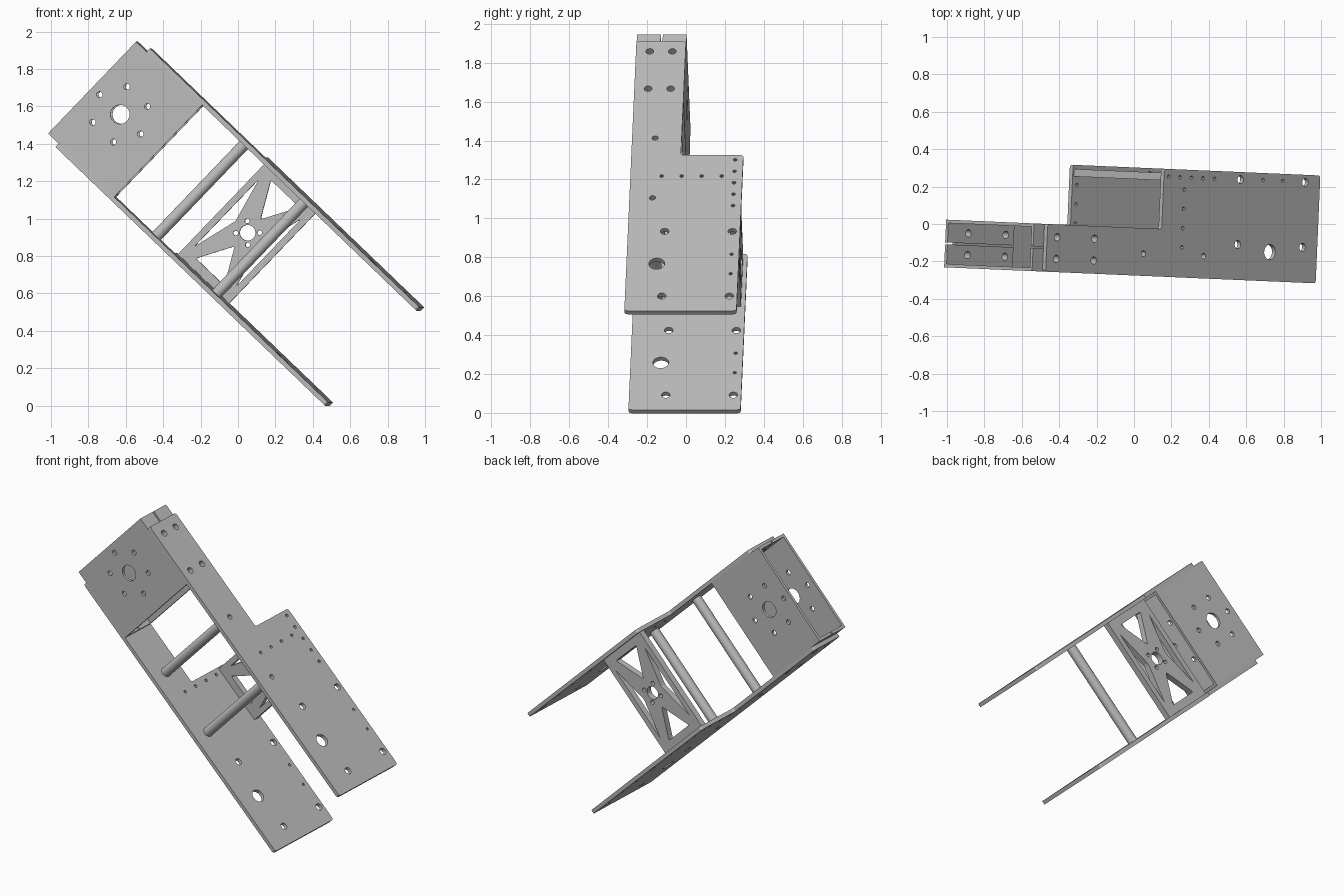
import bpy, bmesh
from math import sin, cos, pi, radians
from mathutils import Matrix, Vector

cube = bpy.data.objects.get("Cube")
if cube:
    bpy.data.objects.remove(cube)

metal = bpy.data.materials.new("grey_metal")
metal.use_nodes = True
GREY = (0.5, 0.5, 0.5, 1)
metal.diffuse_color = GREY
metal.node_tree.nodes["Principled BSDF"].inputs["Base Color"].default_value = GREY

# Whole assembly is tilted: local x runs along the plates, y across, z between them
TILT = Matrix.Rotation(radians(-2.47), 4, 'Z') @ Matrix.Rotation(radians(43.8), 4, 'Y')
UPRIGHT = Matrix.Rotation(pi / 2, 4, 'X')

END, TAIL, STEP = 0.347, -1.655, -0.81
FRONT, MID, BACK = -0.275, -0.02, 0.302
LOW, HIGH = 0.355, 1.035
THICK = 0.025
WALL = 0.018


def circle(x, y, r, n=24):
    return [(x + r * cos(2 * pi * i / n), y + r * sin(2 * pi * i / n)) for i in range(n)]


def rect(x0, x1, y0, y1):
    return [(x0, y0), (x1, y0), (x1, y1), (x0, y1)]


def rounded(points, r, steps=5):
    """Round every corner of a polygon with a small quadratic arc."""
    out = []
    for i, p in enumerate(points):
        p = Vector(p)
        a = p + (Vector(points[i - 1]) - p).normalized() * r
        b = p + (Vector(points[(i + 1) % len(points)]) - p).normalized() * r
        for k in range(steps + 1):
            t = k / steps
            out.append(tuple(a * (1 - t) ** 2 + p * 2 * t * (1 - t) + b * t * t))
    return out


def sheet(name, outline, holes, thick, place):
    """Cut sheet: outline with holes, extruded both ways about its middle."""
    curve = bpy.data.curves.new(name, 'CURVE')
    curve.dimensions = '2D'
    curve.fill_mode = 'BOTH'
    curve.extrude = thick / 2
    for loop in [outline] + holes:
        spline = curve.splines.new('POLY')
        spline.points.add(len(loop) - 1)
        for point, (x, y) in zip(spline.points, loop):
            point.co = (x, y, 0, 1)
        spline.use_cyclic_u = True
    temp = bpy.data.objects.new(name + "_outline", curve)
    bpy.context.collection.objects.link(temp)
    graph = bpy.context.evaluated_depsgraph_get()
    mesh = bpy.data.meshes.new_from_object(temp.evaluated_get(graph))
    bpy.data.objects.remove(temp)
    bm = bmesh.new()
    bm.from_mesh(mesh)
    bmesh.ops.remove_doubles(bm, verts=bm.verts, dist=1e-5)
    bmesh.ops.recalc_face_normals(bm, faces=bm.faces)
    bm.to_mesh(mesh)
    bm.free()
    mesh.materials.clear()
    mesh.materials.append(metal)
    ob = bpy.data.objects.new(name, mesh)
    bpy.context.collection.objects.link(ob)
    ob.matrix_world = TILT @ place
    bpy.ops.object.select_all(action='DESELECT')
    ob.select_set(True)
    bpy.context.view_layer.objects.active = ob
    bpy.ops.object.shade_smooth_by_angle(angle=radians(30))
    return ob


def flat(z):
    return Matrix.Translation((0, 0, z))


def upright(y):
    return Matrix.Translation((0, y, 0)) @ UPRIGHT


# Holes shared by both long plates
ROD_X, ROD_Y = (-0.937, -0.492), -0.156
mount_holes = [circle(x, y, 0.02) for x in (-1.58, -1.303) for y in (-0.088, -0.204)]
plate_holes = mount_holes + [circle(x, ROD_Y, 0.016) for x in ROD_X]
plate_holes += [circle(x, y, 0.022) for x in (-0.243, 0.237) for y in (-0.086, 0.262)]
plate_holes += [circle(x, 0.264, 0.009, 12) for x in (-0.074, 0.071)]
plate_holes += [circle(-0.775 + 0.085 * i, 0.26, 0.01, 12) for i in range(5)]
plate_holes.append(circle(-0.003, -0.119, 0.041, 32))

# Long side plates, narrow at the tail and wide at the open end
outline = rounded([(TAIL, FRONT), (END, FRONT), (END, BACK), (STEP, BACK),
                   (STEP, MID), (TAIL, MID)], 0.018)
for name, z, col_x in (("lower_plate", LOW - THICK / 2, -0.775),
                       ("upper_plate", HIGH + THICK / 2, -0.654)):
    column = [circle(col_x, 0.195 - 0.103 * i, 0.01, 12) for i in range(4)]
    sheet(name, outline, plate_holes + column, THICK, flat(z))

# Motor box: two facing channels with a narrow gap between their flanges
BOX0, BOX1 = -1.732, -1.242
CX, CZ = -1.525, (LOW + HIGH) / 2
wall_holes = [circle(CX, CZ, 0.051, 32)]
wall_holes += [circle(CX + 0.152 * cos(i * pi / 3), CZ + 0.152 * sin(i * pi / 3), 0.016)
               for i in range(6)]
for side, y, y0, y1, hole_y in (
        ("front", FRONT + WALL / 2, FRONT + WALL, -0.152, -0.204),
        ("back", MID - WALL / 2, -0.142, MID - WALL, -0.088)):
    sheet("box_wall_" + side, rect(BOX0, BOX1, LOW, HIGH), wall_holes, WALL, upright(y))
    flange_holes = [circle(x, hole_y, 0.02) for x in (-1.58, -1.303)]
    for level, z in (("lower", LOW + WALL / 2), ("upper", HIGH - WALL / 2)):
        sheet("box_flange_%s_%s" % (side, level), rect(BOX0, BOX1, y0, y1),
              flange_holes, WALL, flat(z))

# Tubular spacers between the plates
for i, x in enumerate(ROD_X):
    sheet("spacer_rod_%d" % (i + 1), circle(x, ROD_Y, 0.031, 32),
          [circle(x, ROD_Y, 0.016)], HIGH - LOW, flat(CZ))

# Cross-braced bracket with a bored hub
BX = -0.61
cutouts = [circle(BX, CZ, 0.042, 32)]
cutouts += [circle(BX + 0.064 * cos(pi / 4 + i * pi / 2), CZ + 0.064 * sin(pi / 4 + i * pi / 2),
                   0.013, 16) for i in range(4)]
for s in (-1, 1):
    end_gap = [(BX - 0.105, CZ + s * 0.29), (BX + 0.105, CZ + s * 0.29), (BX, CZ + s * 0.1)]
    side_gap = [(BX + s * 0.155, CZ - 0.25), (BX + s * 0.155, CZ + 0.25), (BX + s * 0.09, CZ)]
    cutouts += [rounded(end_gap, 0.012), rounded(side_gap, 0.012)]
sheet("cross_bracket", rect(-0.80, -0.42, LOW, HIGH), cutouts, 0.04, upright(0.26))
